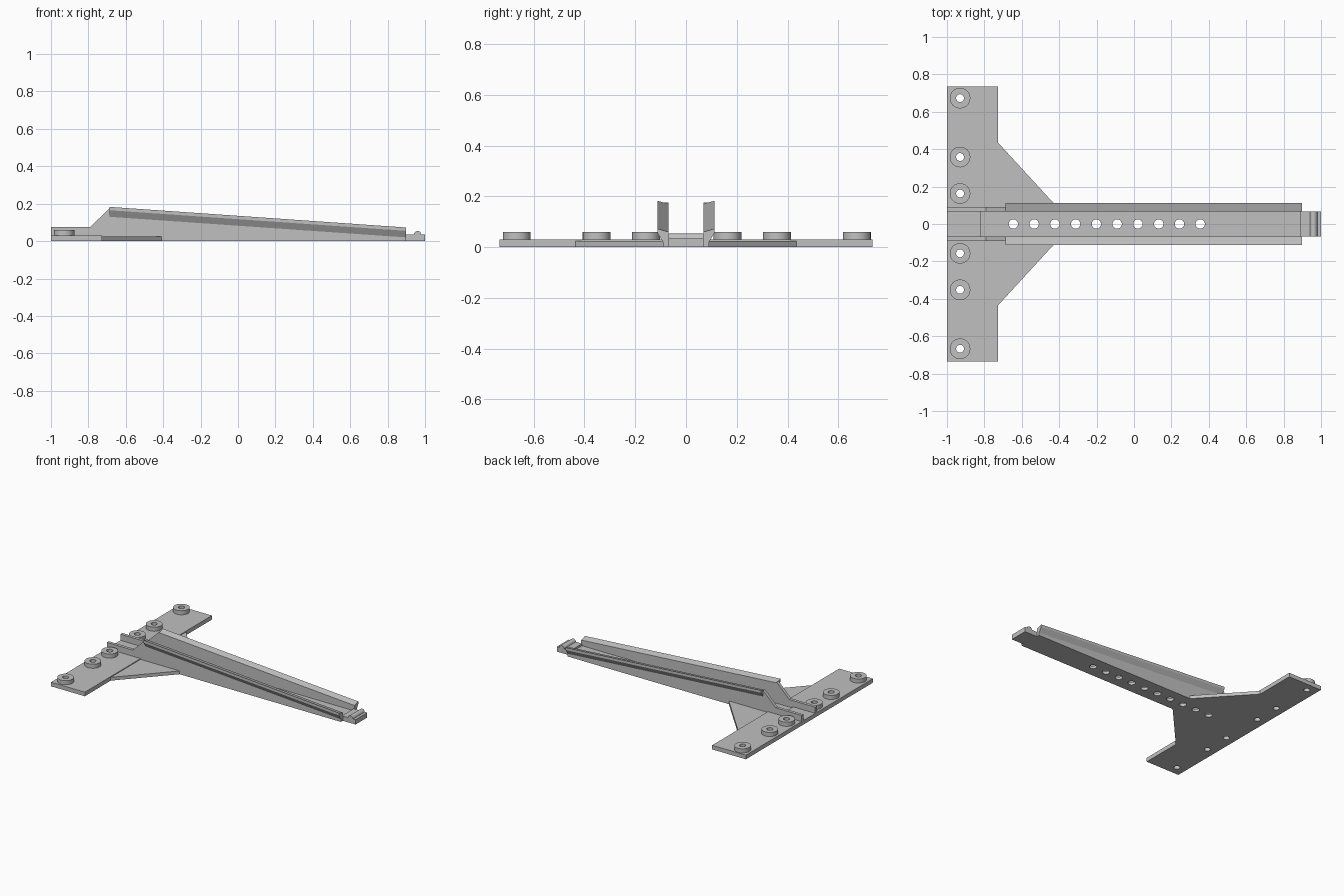
import bpy, bmesh, math
from mathutils import Vector, Matrix

old = bpy.data.objects.get("Cube")
if old:
    bpy.data.objects.remove(old, do_unlink=True)

grey = bpy.data.materials.new("plain grey")
grey.use_nodes = True
colour = (0.53, 0.53, 0.53, 1)
grey.diffuse_color = colour
grey.node_tree.nodes["Principled BSDF"].inputs["Base Color"].default_value = colour


def finish(name, bm):
    bmesh.ops.recalc_face_normals(bm, faces=bm.faces[:])
    mesh = bpy.data.meshes.new(name)
    bm.to_mesh(mesh)
    bm.free()
    mesh.materials.append(grey)
    ob = bpy.data.objects.new(name, mesh)
    bpy.context.collection.objects.link(ob)
    return ob


def prism(name, points, along):
    """Extrude a flat outline along a vector."""
    bm = bmesh.new()
    face = bm.faces.new([bm.verts.new(p) for p in points])
    geom = bmesh.ops.extrude_face_region(bm, geom=[face], use_keep_orig=True)["geom"]
    moved = [g for g in geom if isinstance(g, bmesh.types.BMVert)]
    bmesh.ops.translate(bm, verts=moved, vec=Vector(along))
    return finish(name, bm)


def box(name, x0, x1, y, z0, z1):
    return prism(name, [(x0, -y, z0), (x1, -y, z0), (x1, y, z0), (x0, y, z0)],
                 (0, 0, z1 - z0))


def discs(name, centres, radius, z0, z1):
    bm = bmesh.new()
    for x, y in centres:
        bmesh.ops.create_cone(bm, cap_ends=True, segments=32, radius1=radius,
                              radius2=radius, depth=z1 - z0,
                              matrix=Matrix.Translation((x, y, (z0 + z1) / 2)))
    return finish(name, bm)


def cut(ob, cutter):
    mod = ob.modifiers.new("cut", "BOOLEAN")
    mod.operation = "DIFFERENCE"
    mod.solver = "EXACT"
    mod.object = cutter
    graph = bpy.context.evaluated_depsgraph_get()
    mesh = bpy.data.meshes.new_from_object(ob.evaluated_get(graph))
    ob.modifiers.clear()
    ob.data = mesh


FLOOR = 0.02
INNER, OUTER = 0.068, 0.09

# Cross plate, channel floor and mounting bosses
plate = box("cross_plate", -1, -0.727, 0.735, 0, 0.03)
floor = box("channel_floor", -0.727, 0.89, INNER, 0, FLOOR)
boss_spots = [(-0.93, s * y + 0.003) for y in (0.16, 0.355, 0.67) for s in (-1, 1)]
bosses = discs("mounting_bosses", boss_spots, 0.055, 0.03, 0.06)

# Holes through bosses and floor, and the channel pocket in the plate
row_spots = [(-0.645 + 0.111 * i, 0) for i in range(10)]
boss_holes = discs("boss_hole_cutter", boss_spots, 0.021, -0.1, 0.2)
row_holes = discs("row_hole_cutter", row_spots, 0.025, -0.1, 0.2)
pocket = box("pocket_cutter", -0.82, -0.6, INNER, FLOOR, 0.2)
cut(plate, boss_holes)
cut(plate, pocket)
cut(bosses, boss_holes)
cut(floor, row_holes)
for helper in (boss_holes, row_holes, pocket):
    bpy.data.objects.remove(helper, do_unlink=True)

# Side walls, overhanging rails and corner gussets
for side, word in ((1, "back"), (-1, "front")):
    outline = [(-1, 0), (-1, 0.075), (-0.79, 0.075), (-0.687, 0.176),
               (-0.687, 0.13), (0.897, 0.02), (0.897, 0)]
    prism(word + "_wall", [(x, side * INNER, z) for x, z in outline],
          (0, side * (OUTER - INNER), 0))
    section = [(INNER, 0.13), (INNER, 0.17), (0.112, 0.183), (0.112, 0.165),
               (OUTER, 0.13)]
    prism(word + "_rail", [(-0.687, side * y, z) for y, z in section],
          (1.584, 0, -0.11))
    corner = [(-0.727, OUTER), (-0.727, 0.435), (-0.41, OUTER)]
    prism(word + "_gusset", [(x, side * y, 0) for x, y in corner], (0, 0, 0.024))

# End tongue with a rounded catch ridge
box("end_tongue", 0.89, 1, INNER, 0, 0.035)
arc = [math.pi * i / 10 for i in range(11)]
ridge = prism("catch_ridge",
              [(0.96 + 0.02 * math.cos(a), -INNER, 0.034 + 0.02 * math.sin(a)) for a in arc],
              (0, 2 * INNER, 0))

# Smooth the round parts
bpy.ops.object.select_all(action="DESELECT")
for ob in (plate, floor, bosses, ridge):
    ob.select_set(True)
bpy.context.view_layer.objects.active = plate
bpy.ops.object.shade_smooth_by_angle(angle=math.radians(30))
